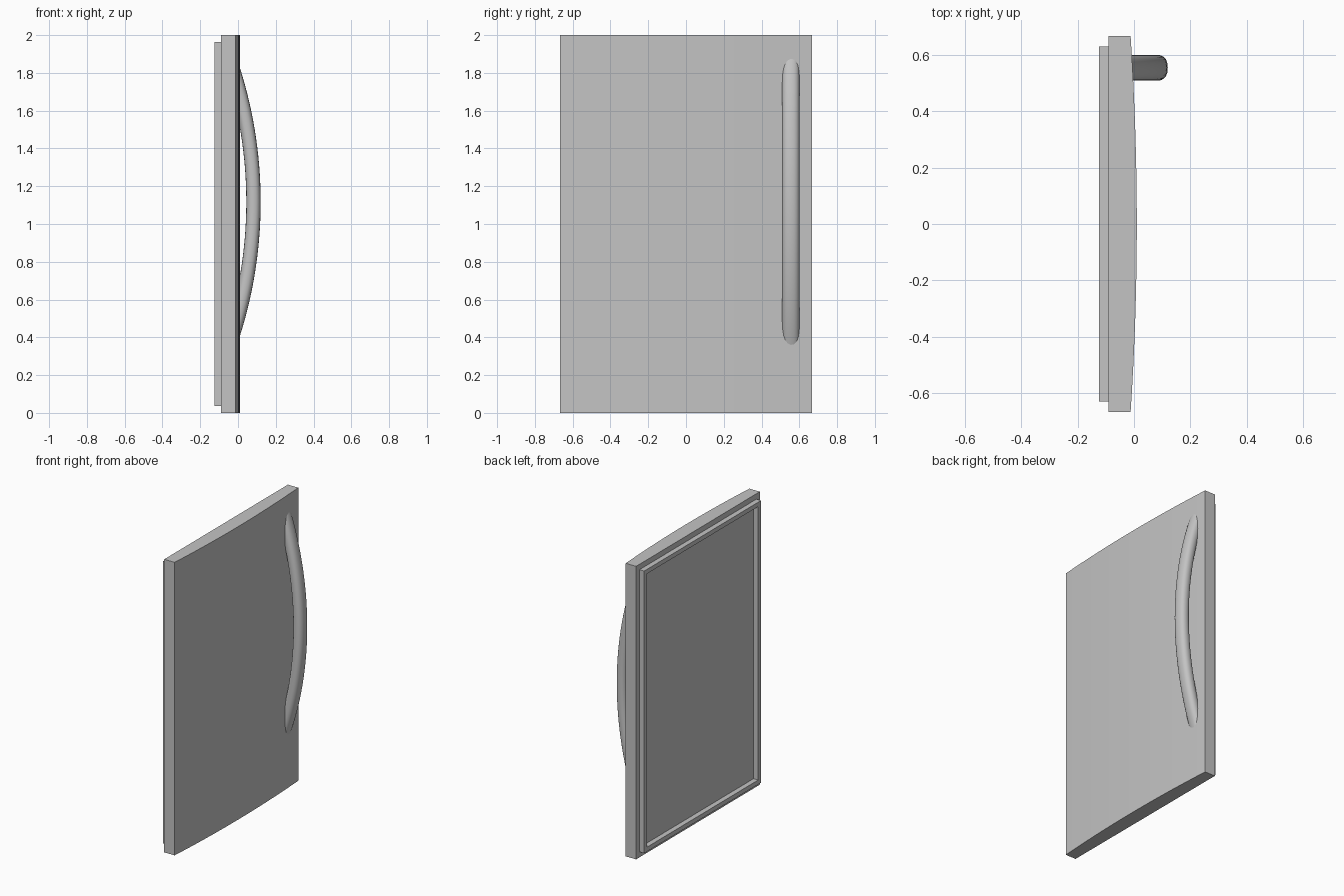
import bpy, bmesh, math

cube = bpy.data.objects.get("Cube")
if cube:
    bpy.data.objects.remove(cube, do_unlink=True)

grey = bpy.data.materials.new("light grey")
grey.use_nodes = True
colour = (0.55, 0.55, 0.55, 1)
grey.diffuse_color = colour
grey.node_tree.nodes["Principled BSDF"].inputs["Base Color"].default_value = colour

HEIGHT, HALF_WIDTH, BACK_X = 2.0, 0.667, -0.09


def loft(name, rings, closed=False):
    """Skin a list of equal vertex rings; cap the ends unless closed."""
    bm = bmesh.new()
    loops = [[bm.verts.new(p) for p in ring] for ring in rings]
    n = len(loops[0])
    pairs = list(zip(loops, loops[1:]))
    if closed:
        pairs.append((loops[-1], loops[0]))
    else:
        bm.faces.new(loops[0])
        bm.faces.new(loops[-1])
    for a, b in pairs:
        for i in range(n):
            j = (i + 1) % n
            bm.faces.new((a[i], a[j], b[j], b[i]))
    bmesh.ops.recalc_face_normals(bm, faces=bm.faces)
    mesh = bpy.data.meshes.new(name)
    bm.to_mesh(mesh)
    bm.free()
    obj = bpy.data.objects.new(name, mesh)
    bpy.context.collection.objects.link(obj)
    mesh.materials.append(grey)
    bpy.ops.object.select_all(action='DESELECT')
    obj.select_set(True)
    bpy.context.view_layer.objects.active = obj
    bpy.ops.object.shade_smooth_by_angle(angle=math.radians(30))
    return obj


# Door panel: flat back, gently bowed outer face
steps = 16
outline = [(BACK_X, HALF_WIDTH), (BACK_X, -HALF_WIDTH)]
for i in range(steps + 1):
    t = 2 * i / steps - 1
    outline.append((0.01 - 0.022 * t * t, t * HALF_WIDTH))
loft("door_panel", [[(x, y, z) for x, y in outline] for z in (0, HEIGHT)])


# Door seal: rectangular frame standing off the back
def rectangle(x, inset):
    w = HALF_WIDTH - inset
    return [(x, -w, inset), (x, w, inset), (x, w, HEIGHT - inset), (x, -w, HEIGHT - inset)]


outer, inner, seal_x = 0.037, 0.067, -0.125
loft("door_seal", [rectangle(BACK_X, outer), rectangle(seal_x, outer),
                   rectangle(seal_x, inner), rectangle(BACK_X, inner)], closed=True)

# Handle: bowed bar with a rounded section, ends sunk in the panel
radius, reach, sweep = 2.31, 0.082, 0.33
half_thick, half_wide = 0.038, 0.046
mid_y, mid_z = 0.555, 1.117


def rounded(value):
    return math.copysign(abs(value) ** 0.85, value)


rings = []
for i in range(33):
    a = sweep * (i / 16 - 1)
    ring = []
    for k in range(20):
        b = math.tau * k / 20
        r = radius + half_thick * rounded(math.cos(b))
        ring.append((reach - radius + r * math.cos(a),
                     mid_y + half_wide * rounded(math.sin(b)),
                     mid_z + r * math.sin(a)))
    rings.append(ring)
loft("door_handle", rings)
